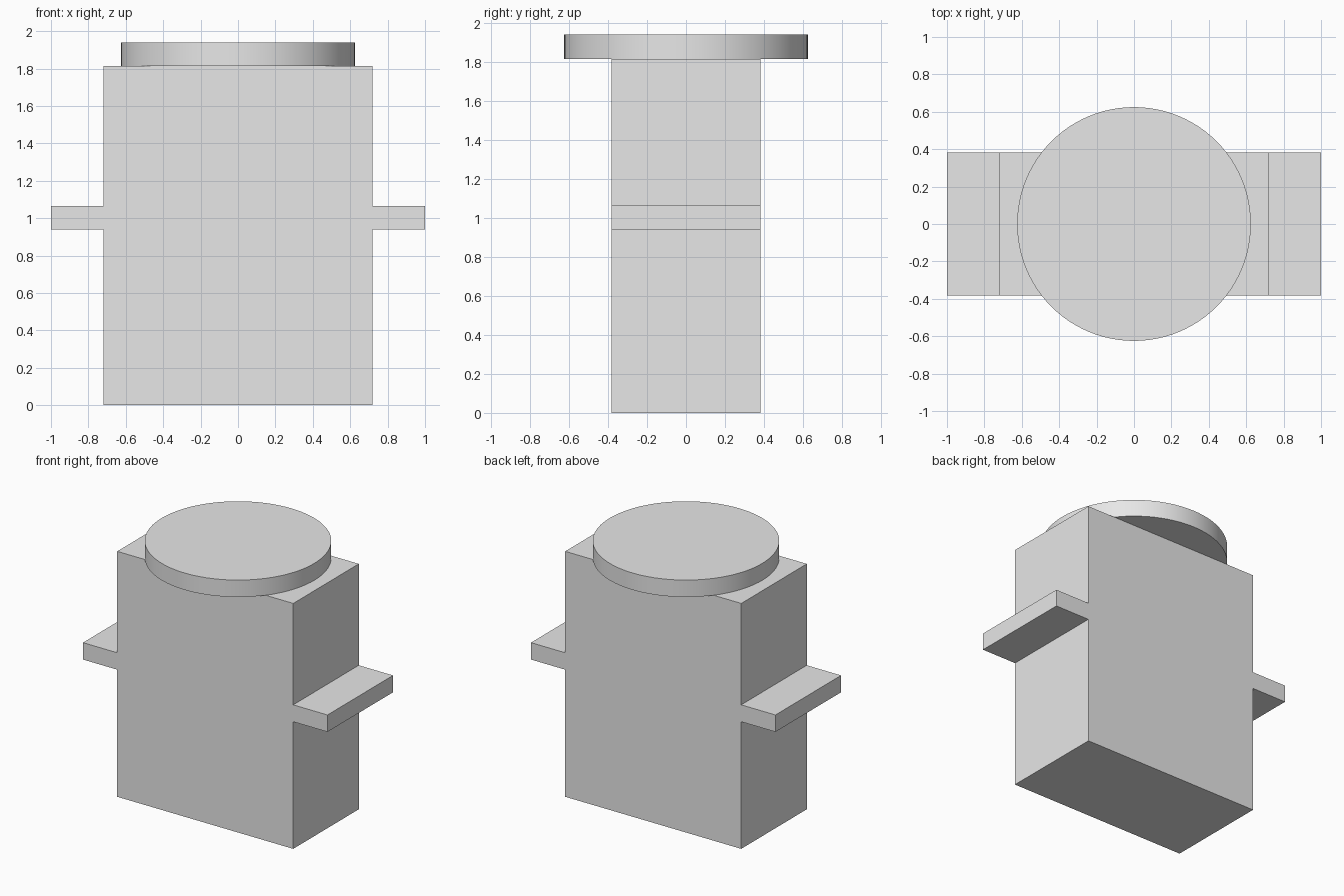
import bpy
import bmesh

cube = bpy.data.objects.get("Cube")
if cube:
    bpy.data.objects.remove(cube, do_unlink=True)

grey = bpy.data.materials.new("plain_grey")
grey.use_nodes = True
colour = (0.8, 0.8, 0.8, 1)
grey.diffuse_color = colour
grey.node_tree.nodes["Principled BSDF"].inputs["Base Color"].default_value = colour

HALF_WIDTH, HALF_DEPTH, HEIGHT = 0.72, 0.383, 1.815
ARM_LOW, ARM_HIGH = 0.94, 1.065

# Body with flush side arms: half outline, mirrored and extruded front to back
half = [(HALF_WIDTH, 0), (HALF_WIDTH, ARM_LOW), (1, ARM_LOW),
        (1, ARM_HIGH), (HALF_WIDTH, ARM_HIGH), (HALF_WIDTH, HEIGHT)]
outline = half + [(-x, z) for x, z in reversed(half)]
bm = bmesh.new()
face = bm.faces.new([bm.verts.new((x, -HALF_DEPTH, z)) for x, z in outline])
extruded = bmesh.ops.extrude_face_region(bm, geom=[face], use_keep_orig=True)
back = [v for v in extruded["geom"] if isinstance(v, bmesh.types.BMVert)]
bmesh.ops.translate(bm, verts=back, vec=(0, 2 * HALF_DEPTH, 0))
bmesh.ops.recalc_face_normals(bm, faces=bm.faces)
mesh = bpy.data.meshes.new("body_with_arms")
bm.to_mesh(mesh)
bm.free()
body = bpy.data.objects.new("body_with_arms", mesh)
bpy.context.collection.objects.link(body)
body.data.materials.append(grey)

# Round disc lid on top
LID_THICKNESS = 0.125
bpy.ops.mesh.primitive_cylinder_add(vertices=96, radius=0.625, depth=LID_THICKNESS,
                                    location=(0, 0, HEIGHT + LID_THICKNESS / 2))
lid = bpy.context.object
lid.name = "disc_lid"
lid.data.materials.append(grey)
bpy.ops.object.shade_smooth_by_angle()
